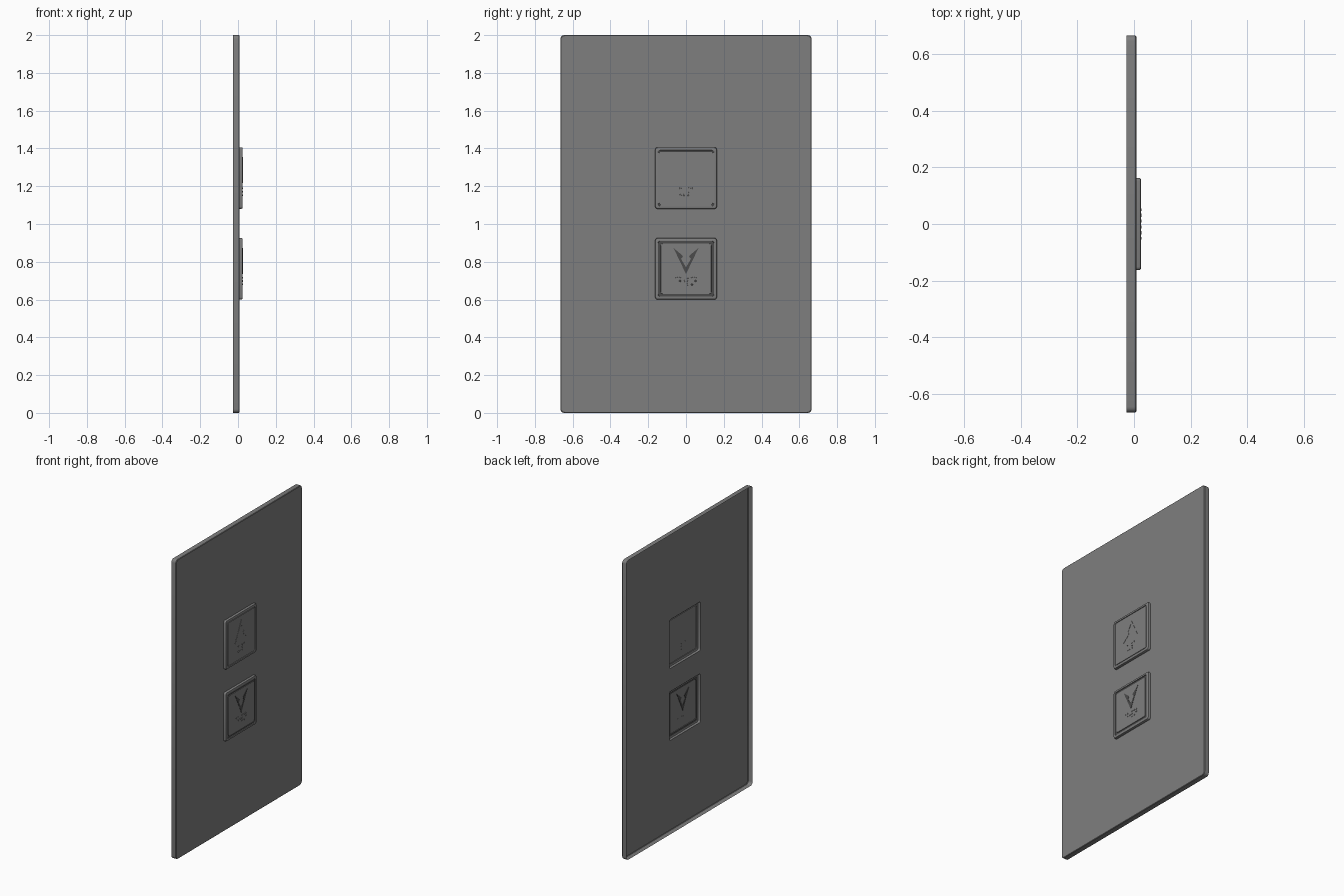
import bpy, bmesh
from math import cos, sin, pi, radians
from mathutils import Matrix

cube = bpy.data.objects.get("Cube")
if cube:
    bpy.data.objects.remove(cube)


def material(name, value):
    m = bpy.data.materials.new(name)
    m.use_nodes = True
    m.diffuse_color = (value, value, value, 1)
    m.node_tree.nodes["Principled BSDF"].inputs["Base Color"].default_value = m.diffuse_color
    return m


GREY = material("satin grey", 0.21)
DARK = material("dark grey", 0.07)

BACK, FACE, TOP = -0.026, 0.008, 0.025
HALF_Y, HALF_Z = 0.665, 1.0
BUTTON = 0.163


def rounded_loop(bm, x, hy, hz, r, cz, seg=4):
    """Rounded rectangle of vertices facing +x, counter-clockwise."""
    verts = []
    for k, (sy, sz) in enumerate([(1, 1), (-1, 1), (-1, -1), (1, -1)]):
        for i in range(seg + 1):
            a = (k + i / seg) * pi / 2
            verts.append(bm.verts.new((x, sy * (hy - r) + r * cos(a),
                                       cz + sz * (hz - r) + r * sin(a))))
    return verts


def bridge(bm, a, b, mat=0):
    n = len(a)
    for i in range(n):
        j = (i + 1) % n
        bm.faces.new((a[i], a[j], b[j], b[i])).material_index = mat


def finish(bm, name, mats, smooth=True):
    mesh = bpy.data.meshes.new(name)
    bm.to_mesh(mesh)
    bm.free()
    for m in mats:
        mesh.materials.append(m)
    ob = bpy.data.objects.new(name, mesh)
    bpy.context.collection.objects.link(ob)
    if smooth:
        bpy.ops.object.select_all(action='DESELECT')
        ob.select_set(True)
        bpy.context.view_layer.objects.active = ob
        bpy.ops.object.shade_smooth_by_angle(angle=radians(30))
    return ob


def build_faceplate(centres):
    """Open-backed tray with a softened front edge and square button holes."""
    bm = bmesh.new()
    rings = [rounded_loop(bm, x, HALF_Y - d, HALF_Z - d, 0.02, 1)
             for x, d in [(BACK, 0), (FACE - 0.003, 0), (FACE, 0.003)]]
    for a, b in zip(rings, rings[1:]):
        bridge(bm, a, b)
    outlines = [rings[-1]]
    outlines += [rounded_loop(bm, FACE, BUTTON, BUTTON, 0.012, cz) for cz in centres]
    edges = []
    for loop in outlines:
        for a, b in zip(loop, loop[1:] + loop[:1]):
            edges.append(bm.edges.get((a, b)) or bm.edges.new((a, b)))
    bmesh.ops.triangle_fill(bm, edges=edges, use_beauty=True, normal=(1, 0, 0))
    bm.normal_update()
    bmesh.ops.reverse_faces(bm, faces=[f for f in bm.faces if f.normal.x < -0.9])
    finish(bm, "faceplate", [GREY])


def build_button(name, cz, lit):
    """Raised bezel, narrow groove and flat centre panel as one shell."""
    groove = TOP - 0.004
    inner = 0.134 if lit else 0.143
    profile = [(FACE, BUTTON, 0), (TOP - 0.007, BUTTON, 0), (TOP - 0.002, 0.161, 0),
               (TOP, 0.156, 0), (TOP, 0.148, 0), (groove, 0.147, 0),
               (groove, inner, 1 if lit else 0), (TOP - 0.001, inner - 0.001, 0)]
    bm = bmesh.new()
    rings = [rounded_loop(bm, x, h, h, 0.012, cz) for x, h, _ in profile]
    for a, b, p in zip(rings, rings[1:], profile[1:]):
        bridge(bm, a, b, p[2])
    bm.faces.new(rings[-1])
    finish(bm, name, [GREY, DARK])


def build_arrow(name, cz, direction, mat, depth):
    """Barbed arrowhead; direction is 1 for up and -1 for down."""
    half = [(0.066, -0.07), (0.015, -0.027), (0.026, -0.012), (0, 0.032)]
    outline = [(0, 0.068)] + half + [(-y, z) for y, z in reversed(half[:-1])]
    bm = bmesh.new()
    face = bm.faces.new([bm.verts.new((TOP - 0.001 - depth, y, cz + direction * z))
                         for y, z in outline])
    out = bmesh.ops.extrude_face_region(bm, geom=[face])
    for v in out["geom"]:
        if isinstance(v, bmesh.types.BMVert):
            v.co.x = TOP + 0.0005
    bmesh.ops.recalc_face_normals(bm, faces=bm.faces)
    finish(bm, name, [mat], smooth=False)


def build_braille(name, cz, cells):
    """Raised dots; cells list the standard dot numbers."""
    step, pitch = 0.018, 0.041
    bm = bmesh.new()
    for c, dots in enumerate(cells):
        cy = (c - (len(cells) - 1) / 2) * pitch
        for d in dots:
            col, row = divmod(d - 1, 3)
            place = (Matrix.Translation((TOP, cy + (col - 0.5) * step, cz - row * step))
                     @ Matrix.Rotation(pi / 2, 4, 'Y'))
            bmesh.ops.create_cone(bm, cap_ends=True, segments=10, radius1=0.005,
                                  radius2=0.004, depth=0.003, matrix=place)
    finish(bm, name, [GREY])


UPPER, LOWER = 1.243, 0.763
build_faceplate([UPPER, LOWER])
build_button("upper_button", UPPER, False)
build_button("lower_button", LOWER, True)
build_arrow("up_arrow", UPPER + 0.045, 1, GREY, 0)
build_arrow("down_arrow", LOWER + 0.04, -1, DARK, 0.002)
build_braille("upper_braille", UPPER - 0.054, [(1, 3, 6), (1, 2, 3, 4)])
build_braille("lower_braille", LOWER - 0.047, [(1, 4, 5), (2, 4, 5, 6), (1, 3, 4, 5)])
